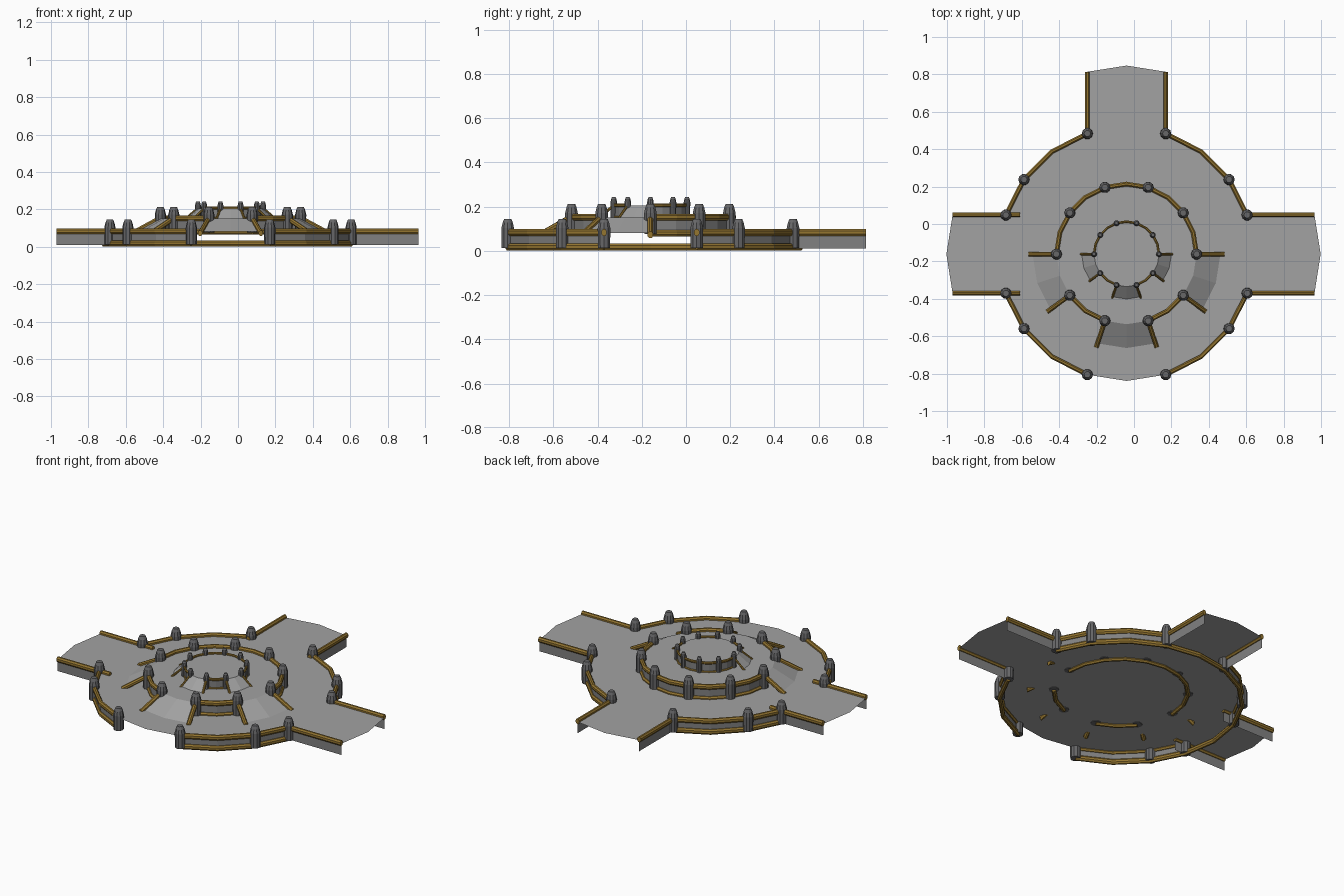
import bpy, bmesh, math
from mathutils import Vector

if "Cube" in bpy.data.objects:
    bpy.data.objects.remove(bpy.data.objects["Cube"])

CX, CY = -0.04, -0.161          # centre of the round plaza


def material(name, rgb):
    m = bpy.data.materials.new(name)
    m.diffuse_color = (*rgb, 1)
    m.use_nodes = True
    m.node_tree.nodes["Principled BSDF"].inputs["Base Color"].default_value = m.diffuse_color
    return m


FLOOR = material("pale_stone", (0.36, 0.36, 0.36))
WALL = material("wall_stone", (0.22, 0.22, 0.22))
POST = material("dark_stone", (0.135, 0.135, 0.14))
GOLD = material("dull_gold", (0.30, 0.18, 0.03))


def make(name, verts, faces, mat):
    me = bpy.data.meshes.new(name)
    me.from_pydata([tuple(v) for v in verts], [], faces)
    me.update()
    me.materials.append(mat)
    ob = bpy.data.objects.new(name, me)
    bpy.context.collection.objects.link(ob)
    return ob


def polar(r, deg, z):
    a = math.radians(deg)
    return Vector((CX + r * math.cos(a), CY + r * math.sin(a), z))


def arc(r, a0, a1, z):
    return [polar(r, a, z) for a in range(a0, a1 + 1, 18)]


# Rail: oval tube swept along a path
def rail(name, pts, w=0.013, h=0.017, n=8):
    verts, faces = [], []
    for i, p in enumerate(pts):
        d0 = (p - pts[i - 1]) if i else (pts[1] - p)
        d1 = (pts[i + 1] - p) if i < len(pts) - 1 else d0
        d0, d1 = Vector((d0.x, d0.y, 0)).normalized(), Vector((d1.x, d1.y, 0)).normalized()
        t = (d0 + d1).normalized()
        side = Vector((t.y, -t.x, 0)) / max(t.dot(d0), 0.3)
        for k in range(n):
            a = 2 * math.pi * (k + 0.5) / n
            verts.append(p + side * w * math.cos(a) + Vector((0, 0, h * math.sin(a))))
    for i in range(len(pts) - 1):
        for k in range(n):
            a, b = i * n + k, i * n + (k + 1) % n
            faces.append((a, a + n, b + n, b))
    faces.append(tuple(range(n)))
    faces.append(tuple(range(len(verts) - 1, len(verts) - n - 1, -1)))
    return make(name, verts, faces, GOLD)


# Wall: upright sheet along a path
def wall(name, pts, z0, z1):
    verts = [Vector((p.x, p.y, z)) for p in pts for z in (z0, z1)]
    faces = [(2 * i, 2 * i + 2, 2 * i + 3, 2 * i + 1) for i in range(len(pts) - 1)]
    return make(name, verts, faces, WALL)


# Post: turned profile with a tapered cap
def post(name, p, s, z0, z1, n=10):
    h = z1 - z0
    cap = 0.042 * s
    prof = [(0.029, z0), (0.030, z1 - cap), (0.024, z1 - 0.4 * cap), (0.017, z1)]
    verts, faces = [], []
    for r, z in prof:
        for k in range(n):
            a = 2 * math.pi * k / n
            verts.append((p.x + r * s * math.cos(a), p.y + r * s * math.sin(a), z))
    for i in range(len(prof) - 1):
        for k in range(n):
            a, b = i * n + k, i * n + (k + 1) % n
            faces.append((a, b, b + n, a + n))
    faces.append(tuple(range(n - 1, -1, -1)))
    faces.append(tuple(range(len(verts) - n, len(verts))))
    return make(name, verts, faces, POST)


def disc(name, r, z):
    return make(name, arc(r, 0, 342, z), [tuple(range(20))], FLOOR)


R1, R2, R3 = 0.678, 0.375, 0.174
Z1, Z2, Z3 = 0.08, 0.15, 0.204

# Floors of the three tiers
disc("lower_floor", R1, Z1)
disc("middle_floor", R2, Z2)
disc("upper_floor", R3, Z3)

# Outer tier: walls, rails, posts
for a0, a1 in ((18, 72), (108, 162), (198, 252), (288, 342)):
    wall("outer_wall", arc(R1, a0, a1, 0), 0.018, Z1)
    rail("outer_top_rail", arc(R1, a0, a1, 0.083))
for a0, a1 in ((18, 252), (288, 342)):
    rail("outer_base_rail", arc(R1, a0, a1, 0.018))
for a in (18, 36, 72, 108, 144, 162, 198, 216, 252, 288, 324, 342):
    post("outer_post", polar(R1, a, 0), 1, 0.012, 0.145)

# Walkway arms: same piece, set in by different amounts
for name, mid, reach in (("right", 0, 0.36), ("back", 90, 0.33), ("left", 180, 0.285)):
    d = polar(1, mid, 0) - polar(0, mid, 0)
    inner = [polar(R1, mid + k, Z1) for k in (-18, 0, 18)]
    outer = [p + d * reach for p in inner]
    make(name + "_arm_floor", inner + outer, [(0, 3, 4, 1), (1, 4, 5, 2)], FLOOR)
    for k in (0, 2):
        path = [outer[k] - d * 0.36, outer[k]]
        wall(name + "_arm_wall", path, 0.01, Z1)
        rail(name + "_arm_rail", [p + Vector((0, 0, 0.003)) for p in path])

# Middle and upper tiers: walls, rails, posts and three ramps each
for name, r, zb, zt, s, top, r_ramp, r_rail in (
        ("middle", R2, Z1, Z2, 1.0, 0.213, 0.502, 0.525),
        ("upper", R3, Z2, Z3, 0.52, 0.243, 0.240, 0.250)):
    w, h = 0.013 * s, 0.016 * s
    for a0, a1 in ((0, 180), (216, 252), (288, 324)):
        wall(name + "_wall", arc(r, a0, a1, 0), zb, zt)
        rail(name + "_top_rail", arc(r, a0, a1, zt + 0.003), w, h)
        rail(name + "_base_rail", arc(r, a0, a1, zb), w, h)
    for a in range(0, 360, 36):
        post(name + "_post", polar(r, a, 0), s, zb - 0.003, top)
    for a in (180, 252, 324):
        verts = arc(r, a, a + 36, zt) + arc(r_ramp, a, a + 36, zb + 0.001)
        make(name + "_ramp", verts, [(0, 3, 4, 1), (1, 4, 5, 2)], FLOOR)
        for b in (a, a + 36):
            rail(name + "_ramp_rail", [polar(r, b, zt + 0.003), polar(r_rail, b, zb - 0.008)], w, h)
